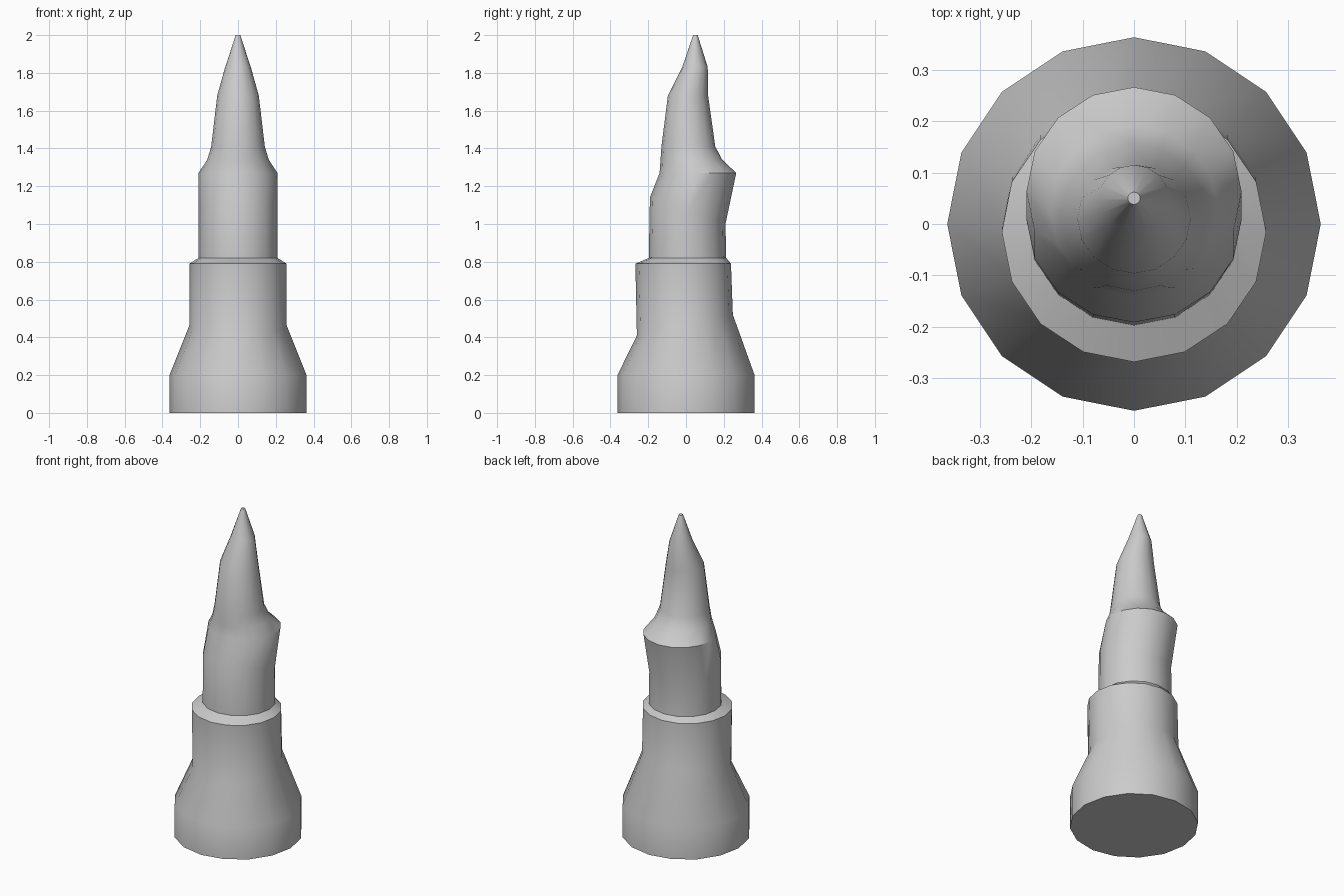
import bpy, bmesh, math

if "Cube" in bpy.data.objects:
    bpy.data.objects.remove(bpy.data.objects["Cube"])

SIDES = 16

# Cross-sections from bottom to top:
# half width in x, front y, front z, back y, back z
RINGS = [
    (0.363, -0.363, 0.00, 0.363, 0.00),   # foot
    (0.363, -0.363, 0.20, 0.363, 0.20),
    (0.257, -0.260, 0.41, 0.248, 0.52),   # tilted collar
    (0.257, -0.268, 0.79, 0.238, 0.79),   # shoulder
    (0.209, -0.197, 0.82, 0.213, 0.82),
    (0.209, -0.191, 1.14, 0.209, 1.00),   # bend
    (0.209, -0.140, 1.27, 0.266, 1.27),   # ledge at the back
    (0.163, -0.135, 1.34, 0.192, 1.34),
    (0.142, -0.130, 1.41, 0.155, 1.41),
    (0.110, -0.096, 1.68, 0.117, 1.68),   # tip
    (0.068, -0.020, 1.83, 0.115, 1.83),
    (0.012, 0.038, 2.00, 0.062, 2.00),
]

bm = bmesh.new()


def ring(rx, y0, z0, y1, z1):
    verts = []
    for i in range(SIDES):
        a = 2 * math.pi * i / SIDES
        t = (math.sin(a) + 1) / 2
        verts.append(bm.verts.new((rx * math.cos(a), y0 + (y1 - y0) * t, z0 + (z1 - z0) * t)))
    return verts


# Skin the sections and close both ends
loops = [ring(*r) for r in RINGS]
for lo, hi in zip(loops, loops[1:]):
    for i in range(SIDES):
        j = (i + 1) % SIDES
        bm.faces.new((lo[i], lo[j], hi[j], hi[i]))
bm.faces.new(loops[0][::-1])
bm.faces.new(loops[-1])
bmesh.ops.recalc_face_normals(bm, faces=bm.faces[:])

mesh = bpy.data.meshes.new("bent_spire")
bm.to_mesh(mesh)
bm.free()
spire = bpy.data.objects.new("bent_spire", mesh)
bpy.context.collection.objects.link(spire)
bpy.context.view_layer.objects.active = spire
spire.select_set(True)
bpy.ops.object.shade_smooth_by_angle(angle=math.radians(30))
